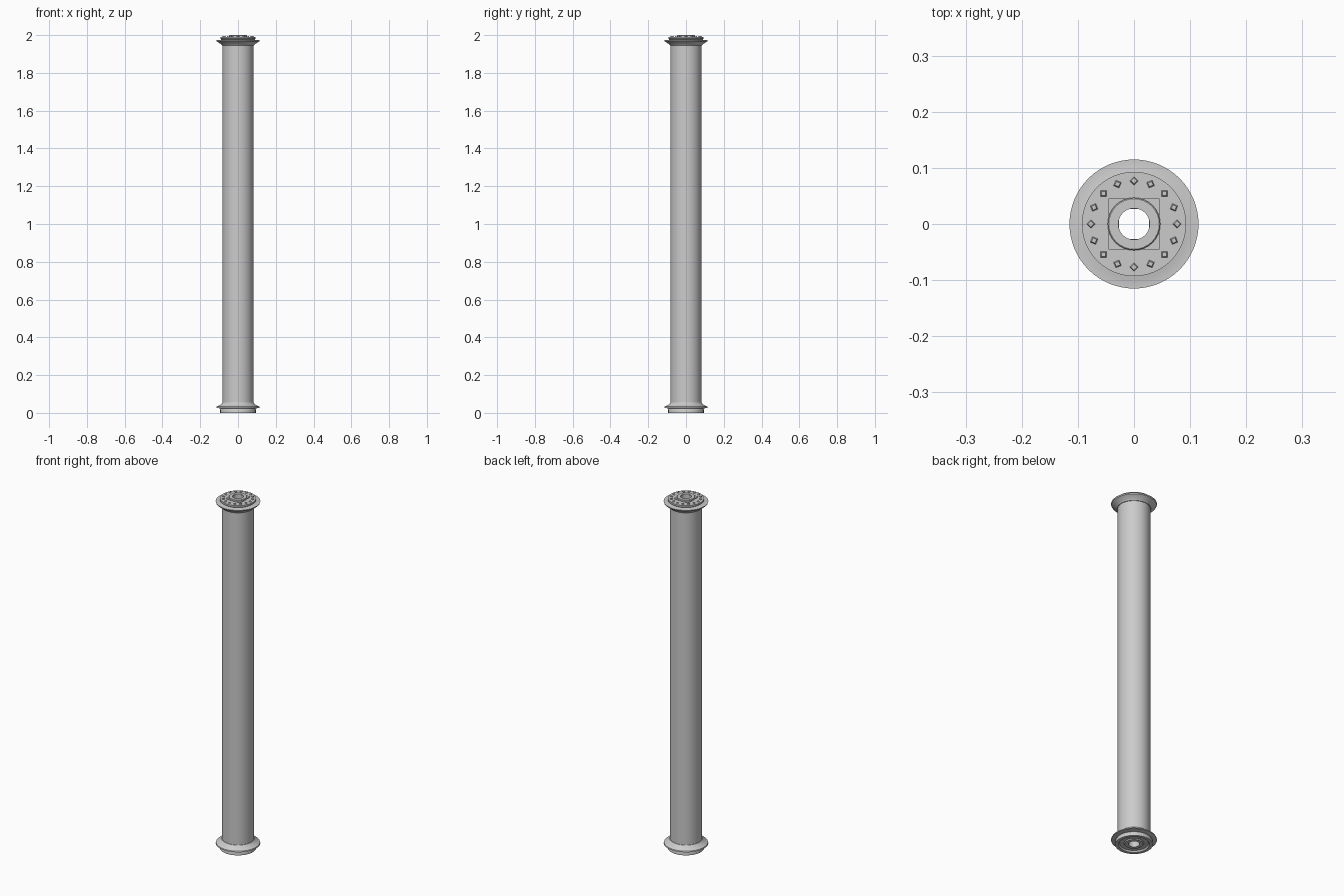
import bpy, bmesh, math
from mathutils import Matrix

cube = bpy.data.objects.get("Cube")
if cube:
    bpy.data.objects.remove(cube, do_unlink=True)

grey = bpy.data.materials.new("light_grey")
grey.use_nodes = True
colour = (0.6, 0.6, 0.6, 1)
grey.diffuse_color = colour
grey.node_tree.nodes["Principled BSDF"].inputs["Base Color"].default_value = colour

BORE = 0.028


def finish(bm, name, smooth=True):
    bmesh.ops.recalc_face_normals(bm, faces=bm.faces)
    mesh = bpy.data.meshes.new(name)
    bm.to_mesh(mesh)
    bm.free()
    mesh.materials.append(grey)
    ob = bpy.data.objects.new(name, mesh)
    bpy.context.collection.objects.link(ob)
    if smooth:
        bpy.ops.object.select_all(action="DESELECT")
        ob.select_set(True)
        bpy.context.view_layer.objects.active = ob
        bpy.ops.object.shade_smooth_by_angle(angle=math.radians(30))
    return ob


def lathe(name, profile, sides=64):
    """Revolve a closed (radius, height) profile around z."""
    bm = bmesh.new()
    rings = []
    for i in range(sides):
        a = math.tau * i / sides
        rings.append([bm.verts.new((r * math.cos(a), r * math.sin(a), z)) for r, z in profile])
    n = len(profile)
    for i in range(sides):
        a, b = rings[i], rings[(i + 1) % sides]
        for j in range(n):
            k = (j + 1) % n
            bm.faces.new((a[j], b[j], b[k], a[k]))
    return finish(bm, name)


# Long hollow tube
lathe("tube", [(BORE, 0.03), (0.082, 0.03), (0.082, 1.97), (BORE, 1.97)])

# Flared flanges and stepped discs at both ends
lathe("top_flange", [(BORE, 1.945), (0.085, 1.945), (0.09, 1.952), (0.113, 1.967),
                     (0.115, 1.973), (0.098, 1.973), (0.086, 1.977), (BORE, 1.977)])
lathe("top_disc", [(BORE, 1.975), (0.086, 1.975), (0.093, 1.981), (0.093, 1.99), (BORE, 1.99)])
lathe("bottom_flange", [(BORE, 0.054), (0.084, 0.054), (0.09, 0.045), (0.113, 0.033),
                        (0.115, 0.027), (0.09, 0.023), (BORE, 0.023)])
lathe("bottom_disc", [(BORE, 0.025), (0.09, 0.025), (0.094, 0.017), (0.094, 0),
                      (0.078, 0), (0.072, 0.008), (0.05, 0.008), (0.046, 0.003), (BORE, 0.003)])

# Round collar around the bore
lathe("top_collar", [(BORE, 1.985), (0.047, 1.985), (0.047, 1.998), (0.045, 2), (BORE, 2)], 32)

# Square plate under the collar, left open around the bore
bm = bmesh.new()
loops = []
for radius, z in ((0.038, 1.989), (0.064, 1.989), (0.064, 1.994), (0.038, 1.994)):
    loops.append([bm.verts.new((radius * math.cos(a), radius * math.sin(a), z))
                  for a in (math.pi / 4 + math.pi / 2 * i for i in range(4))])
for j in range(4):
    for i in range(4):
        k, m = (i + 1) % 4, (j + 1) % 4
        bm.faces.new((loops[j][i], loops[j][k], loops[m][k], loops[m][i]))
finish(bm, "square_plate", False)

# Ring of small bolt heads
bm = bmesh.new()
for i in range(16):
    spin = Matrix.Rotation(math.tau * i / 16, 4, "Z")
    place = spin @ Matrix.Translation((0.077, 0, 1.992))
    bmesh.ops.create_cone(bm, cap_ends=True, segments=4, radius1=0.008, radius2=0.005,
                          depth=0.006, matrix=place)
finish(bm, "bolt_heads", False)
